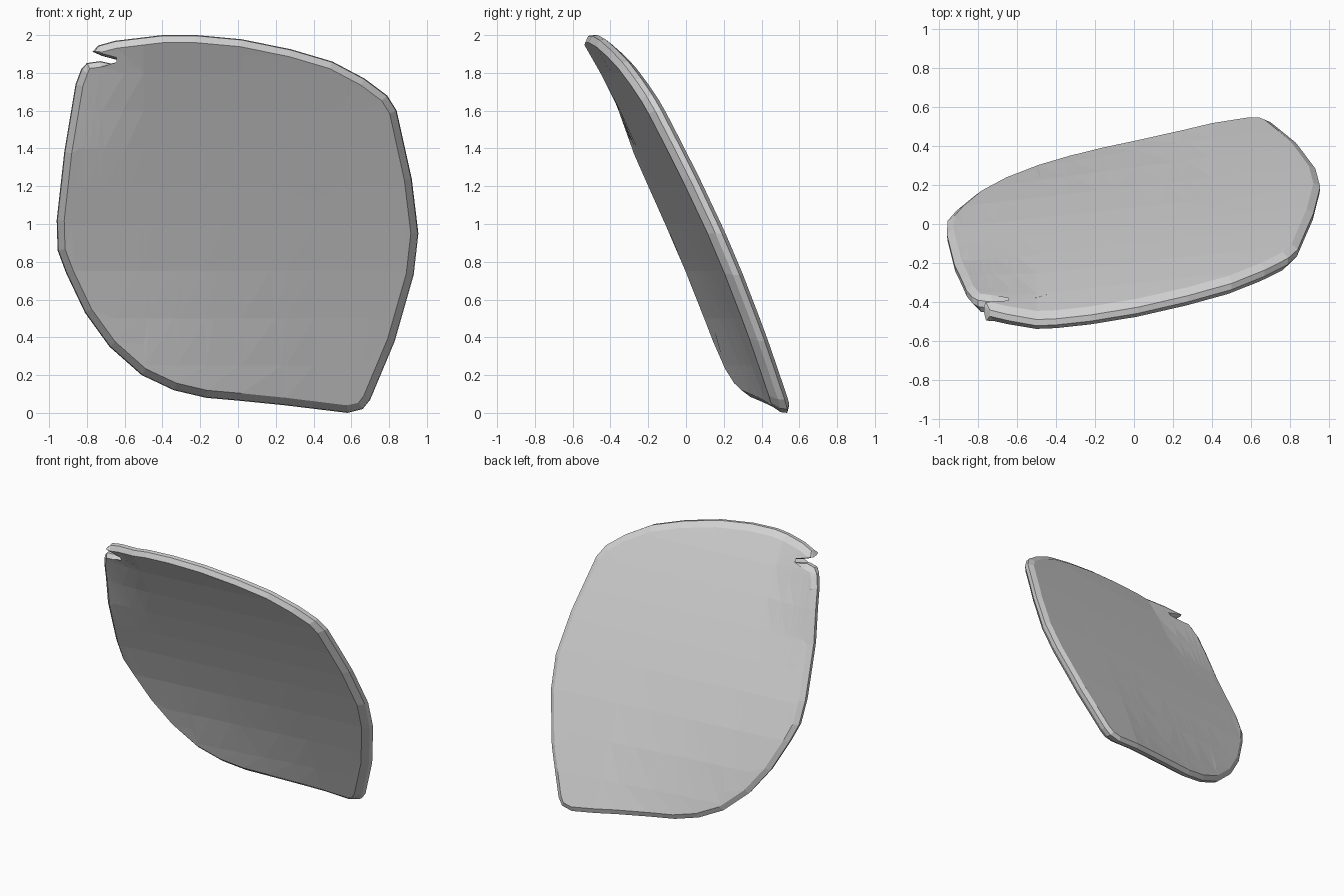
import bpy, bmesh
from mathutils import Vector

if "Cube" in bpy.data.objects:
    bpy.data.objects.remove(bpy.data.objects["Cube"])

# Front outline (x, z), clockwise from the inner end of the slit
SLIT_TIP = (-0.40, 1.80)
UPPER_LIP = [(-0.60, 1.858), (-0.72, 1.89), (-0.77, 1.912)]
RIM = [(-0.74, 1.945), (-0.65, 1.97),
       (-0.40, 2.0), (-0.22, 2.0), (0.02, 1.978), (0.28, 1.925), (0.50, 1.86),
       (0.67, 1.77), (0.79, 1.68), (0.84, 1.60), (0.92, 1.24), (0.955, 0.95),
       (0.93, 0.73), (0.83, 0.38), (0.70, 0.07), (0.66, 0.02), (0.58, 0.0),
       (0.25, 0.04), (0.0, 0.065), (-0.17, 0.08), (-0.34, 0.12), (-0.51, 0.20),
       (-0.68, 0.35), (-0.81, 0.53), (-0.91, 0.74), (-0.955, 0.86), (-0.96, 1.02),
       (-0.92, 1.38), (-0.86, 1.74), (-0.83, 1.82)]
LOWER_LIP = [(-0.80, 1.852), (-0.73, 1.862), (-0.60, 1.834)]
OUTLINE = [SLIT_TIP] + UPPER_LIP + RIM + LOWER_LIP


def bend(x, z):
    """Depth of the leaning, slightly curled middle surface."""
    up, down, curl = max(0, z - 0.25), max(0, 1 - z), max(0, z - 1.65)
    corner = max(0, -x - 0.5) * max(0, z - 1.35)
    return (0.46 + 0.11 * x - 0.385 * z - 0.043 * up ** 2 - 0.1 * curl ** 2
            + 0.35 * corner - 0.095 * down ** 2 * max(0, 0.4 - x))


def inset(amount):
    """Outline moved inwards along averaged edge normals, less at the slit."""
    pts = [Vector(p) for p in OUTLINE]
    out = []
    for i, p in enumerate(pts):
        a, b = (p - pts[i - 1]).normalized(), (pts[(i + 1) % len(pts)] - p).normalized()
        n = Vector((a.y + b.y, -a.x - b.x))
        scale = 0 if i == 0 else 0.3 if i <= 3 else 0.8 if i > len(pts) - 4 else 1
        out.append(p + n.normalized() * amount * scale if scale else p.copy())
    return out


# Slab: outline loops forming a rounded rim, plus two caps
bm = bmesh.new()
loops = []
for depth, amount in ((-0.06, 0.04), (-0.022, 0.004), (0.012, 0.0), (0.035, 0.035)):
    loops.append([bm.verts.new((p.x, depth, p.y)) for p in inset(amount)])
n = len(OUTLINE)
for a, b in zip(loops, loops[1:]):
    for i in range(n):
        j = (i + 1) % n
        bm.faces.new((a[i], a[j], b[j], b[i]))
caps = [bm.faces.new(loops[0]), bm.faces.new(loops[-1])]
bmesh.ops.triangulate(bm, faces=caps)

# Cuts that let the slab bend
cuts = [((0, 0, z), (0, 0, 1)) for z in (0.25, 0.5, 0.75, 1.0, 1.2, 1.4, 1.6, 1.8)]
cuts += [((x, 0, 0), (1, 0, 0)) for x in (-0.5, 0.02, 0.4)]
for co, no in cuts:
    bmesh.ops.bisect_plane(bm, geom=bm.verts[:] + bm.edges[:] + bm.faces[:],
                           dist=1e-4, plane_co=co, plane_no=no)
for v in bm.verts:
    v.co.y += bend(v.co.x, v.co.z)
bmesh.ops.triangulate(bm, faces=bm.faces[:])
bmesh.ops.recalc_face_normals(bm, faces=bm.faces[:])

mesh = bpy.data.meshes.new("leaning_slab")
bm.to_mesh(mesh)
bm.free()
slab = bpy.data.objects.new("leaning_slab", mesh)
bpy.context.collection.objects.link(slab)
grey = bpy.data.materials.new("light_grey")
grey.diffuse_color = (0.64, 0.64, 0.64, 1)
grey.use_nodes = True
grey.node_tree.nodes["Principled BSDF"].inputs["Base Color"].default_value = grey.diffuse_color
mesh.materials.append(grey)
